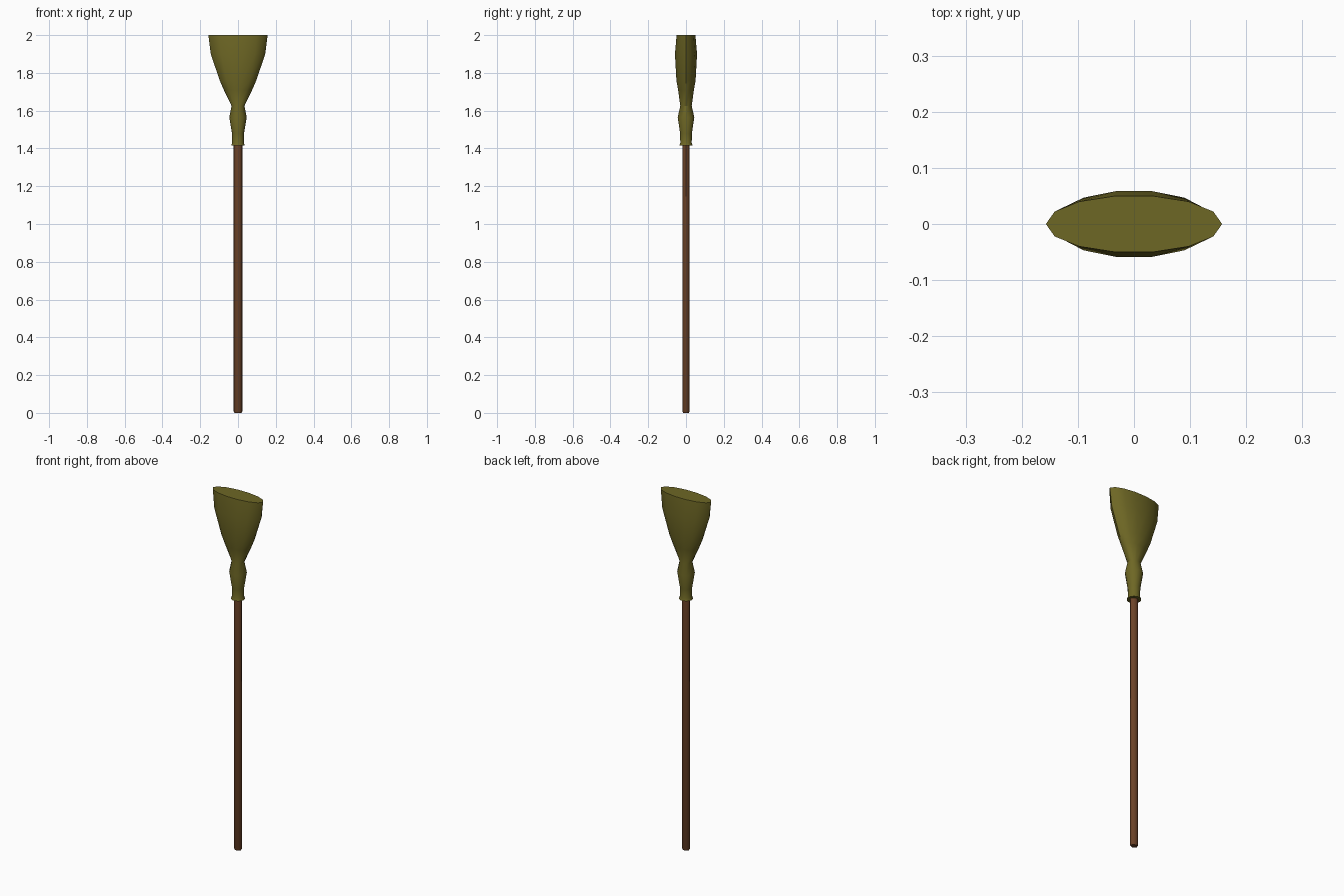
import bpy, bmesh, math

if "Cube" in bpy.data.objects:
    bpy.data.objects.remove(bpy.data.objects["Cube"])


def material(name, rgb):
    m = bpy.data.materials.new(name)
    m.diffuse_color = (*rgb, 1)
    m.use_nodes = True
    m.node_tree.nodes["Principled BSDF"].inputs["Base Color"].default_value = m.diffuse_color
    return m


def loft(name, rings, sides, mat):
    """Skin elliptical rings (z, half width x, half depth y) and cap both ends."""
    bm = bmesh.new()
    loops = []
    for z, rx, ry in rings:
        loops.append([bm.verts.new((rx * math.cos(2 * math.pi * i / sides),
                                    ry * math.sin(2 * math.pi * i / sides), z))
                      for i in range(sides)])
    for a, b in zip(loops, loops[1:]):
        for i in range(sides):
            j = (i + 1) % sides
            bm.faces.new((a[i], a[j], b[j], b[i]))
    bm.faces.new(loops[0][::-1])
    bm.faces.new(loops[-1])
    mesh = bpy.data.meshes.new(name)
    bm.to_mesh(mesh)
    bm.free()
    mesh.materials.append(mat)
    ob = bpy.data.objects.new(name, mesh)
    bpy.context.collection.objects.link(ob)
    bpy.ops.object.select_all(action='DESELECT')
    ob.select_set(True)
    bpy.context.view_layer.objects.active = ob
    bpy.ops.object.shade_smooth_by_angle(angle=math.radians(35))
    return ob


wood = material("brown wood", (0.15, 0.056, 0.021))
straw = material("olive straw", (0.155, 0.135, 0.018))

# Handle: slim pole with a softened butt end
loft("handle", [(0, 0.018, 0.015), (0.008, 0.0225, 0.019), (1.44, 0.0225, 0.019)], 12, wood)

# Broom head: flared lip, binding, bulge, neck, then the flattened fan of straw
loft("broom_head", [
    (1.415, 0.036, 0.036), (1.43, 0.031, 0.031), (1.48, 0.032, 0.032),
    (1.565, 0.046, 0.045), (1.625, 0.034, 0.031), (1.71, 0.075, 0.043),
    (1.76, 0.097, 0.052), (1.90, 0.144, 0.060), (2.0, 0.157, 0.051)], 14, straw)
